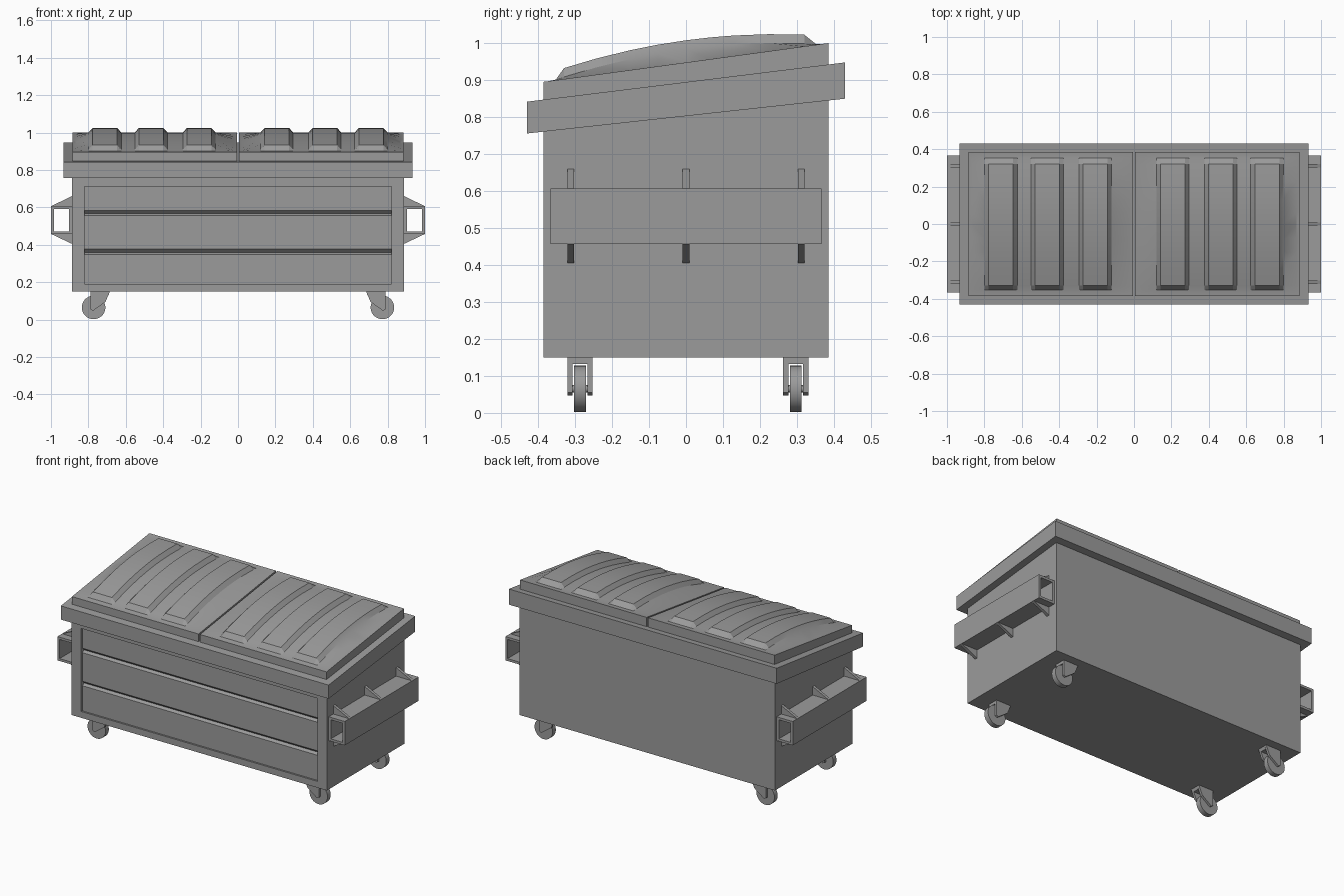
import bpy, bmesh, math

if "Cube" in bpy.data.objects:
    bpy.data.objects.remove(bpy.data.objects["Cube"])

grey = bpy.data.materials.new("grey metal")
grey.diffuse_color = (0.33, 0.33, 0.33, 1)
grey.use_nodes = True
grey.node_tree.nodes["Principled BSDF"].inputs["Base Color"].default_value = grey.diffuse_color


def finish(bm, name, smooth=None):
    """Turn a bmesh into a named grey object."""
    bmesh.ops.recalc_face_normals(bm, faces=bm.faces)
    me = bpy.data.meshes.new(name)
    bm.to_mesh(me)
    bm.free()
    me.materials.append(grey)
    if smooth:
        me.shade_smooth()
        me.set_sharp_from_angle(angle=math.radians(smooth))
    ob = bpy.data.objects.new(name, me)
    bpy.context.scene.collection.objects.link(ob)
    return ob


def prism(name, pts, axis, lo, hi, smooth=None):
    """Extrude a profile: axis 'x' takes (y, z) points, axis 'y' takes (x, z)."""
    bm = bmesh.new()
    place = (lambda p, t: (t, p[0], p[1])) if axis == 'x' else (lambda p, t: (p[0], t, p[1]))
    a = [bm.verts.new(place(p, lo)) for p in pts]
    b = [bm.verts.new(place(p, hi)) for p in pts]
    bm.faces.new(a)
    bm.faces.new(b[::-1])
    for i in range(len(pts)):
        j = (i + 1) % len(pts)
        bm.faces.new((a[i], a[j], b[j], b[i]))
    return finish(bm, name, smooth)


def tube(name, x0, x1, z0, z1, wall, y0, y1):
    """Rectangular tube along y, open at both ends."""
    bm = bmesh.new()
    rings = []
    for y in (y0, y1):
        for w in (0, wall):
            rings.append([bm.verts.new((x, y, z)) for x, z in
                          ((x0 + w, z0 + w), (x1 - w, z0 + w), (x1 - w, z1 - w), (x0 + w, z1 - w))])
    for r, s in ((0, 1), (0, 2), (1, 3), (2, 3)):
        for i in range(4):
            j = (i + 1) % 4
            bm.faces.new((rings[r][i], rings[r][j], rings[s][j], rings[s][i]))
    return finish(bm, name)


# Main bin with a recessed, grooved front panel
body = prism("bin_body", [(-0.385, 0.15), (0.385, 0.15), (0.385, 0.92), (-0.385, 0.825)],
             'x', -0.888, 0.888)
P, G = -0.374, -0.355
cut_profile = [(-0.5, 0.19), (P, 0.19)]
for z in (0.362, 0.57):
    cut_profile += [(P, z - 0.014), (G, z - 0.004), (P, z + 0.014)]
cut_profile += [(P, 0.712), (-0.5, 0.712)]
cutter = prism("panel_cutter", cut_profile, 'x', -0.822, 0.822)
cutter.hide_render = True
mod = body.modifiers.new("panel", 'BOOLEAN')
mod.operation = 'DIFFERENCE'
mod.solver = 'EXACT'
mod.object = cutter
bpy.context.view_layer.objects.active = body
bpy.ops.object.modifier_apply(modifier="panel")
bpy.data.objects.remove(cutter)

# Sloping collar around the top
prism("top_rim", [(-0.43, 0.756), (0.43, 0.85), (0.43, 0.948), (-0.43, 0.842)], 'x', -0.932, 0.932)

# Two domed lids with three raised ribs each
RIBS = (0.12, 0.377, 0.624)
RIB_W, SLOPE = 0.175, 0.022
Y_STOPS = [-0.385, -0.37, -0.352, -0.33, -0.24, -0.15, -0.075, 0,
           0.065, 0.13, 0.225, 0.32, 0.352, 0.37, 0.385]


def lid_height(x, y):
    z = 0.948 + 0.136 * y
    if 0.03 < x < 0.86:
        z += 0.036 * max(0, 1 - (y / 0.36) ** 2)
    on_rib = any(r + 0.01 < x < r + RIB_W - 0.01 for r in RIBS)
    if on_rib and -0.34 < y < 0.33:
        z += 0.024
    return z


def lid(name, s):
    xs = [0.005, 0.02]
    for r in RIBS:
        xs += [r, r + SLOPE, r + RIB_W - SLOPE, r + RIB_W]
    xs += [0.87, 0.886]
    bm = bmesh.new()
    grid = [[bm.verts.new((s * x, y, lid_height(x, y))) for y in Y_STOPS] for x in xs]
    for i in range(len(xs) - 1):
        for j in range(len(Y_STOPS) - 1):
            bm.faces.new((grid[i][j], grid[i + 1][j], grid[i + 1][j + 1], grid[i][j + 1]))
    # skirt down to the collar
    border = [e for e in bm.edges if e.is_boundary]
    new = bmesh.ops.extrude_edge_only(bm, edges=border)["geom"]
    for v in new:
        if isinstance(v, bmesh.types.BMVert):
            v.co.z = 0.885 + 0.123 * v.co.y
    bmesh.ops.holes_fill(bm, edges=[e for e in bm.edges if e.is_boundary], sides=0)
    finish(bm, name, 25)


for side, s in (("left", -1), ("right", 1)):
    lid(side + "_lid", s)

    # Fork pocket with triangular gussets above and below
    a, b = sorted((s * 0.888, s * 1.0))
    tube(side + "_fork_pocket", a, b, 0.457, 0.607, 0.015, -0.367, 0.367)
    for k, y in enumerate((-0.312, 0, 0.312)):
        for where, z, tip in (("upper", 0.607, 0.66), ("lower", 0.457, 0.405)):
            prism(f"{side}_{where}_gusset_{k + 1}",
                  [(s * 0.888, z), (s * 0.998, z), (s * 0.888, tip)], 'y', y - 0.009, y + 0.009)

    # Casters: wheel, axle and forked bracket
    for end, y in (("front", -0.287), ("back", 0.297)):
        label = f"{side}_{end}_caster"
        circle = lambda r, n: [(s * 0.772 + r * math.cos(2 * math.pi * i / n),
                                0.065 + r * math.sin(2 * math.pi * i / n)) for i in range(n)]
        prism(label + "_wheel", circle(0.063, 32), 'y', y - 0.016, y + 0.016, 35)
        prism(label + "_axle", circle(0.01, 12), 'y', y - 0.03, y + 0.03, 35)
        plate = [(s * x, z) for x, z in ((0.788, 0.151), (0.685, 0.151), (0.708, 0.095),
                                         (0.775, 0.047), (0.788, 0.055))]
        for k, o in enumerate((-0.027, 0.027)):
            prism(f"{label}_plate_{k + 1}", plate, 'y', y + o - 0.007, y + o + 0.007)
        prism(label + "_bridge", [(s * 0.788, 0.151), (s * 0.685, 0.151),
                                  (s * 0.692, 0.132), (s * 0.788, 0.132)], 'y', y - 0.02, y + 0.02)
